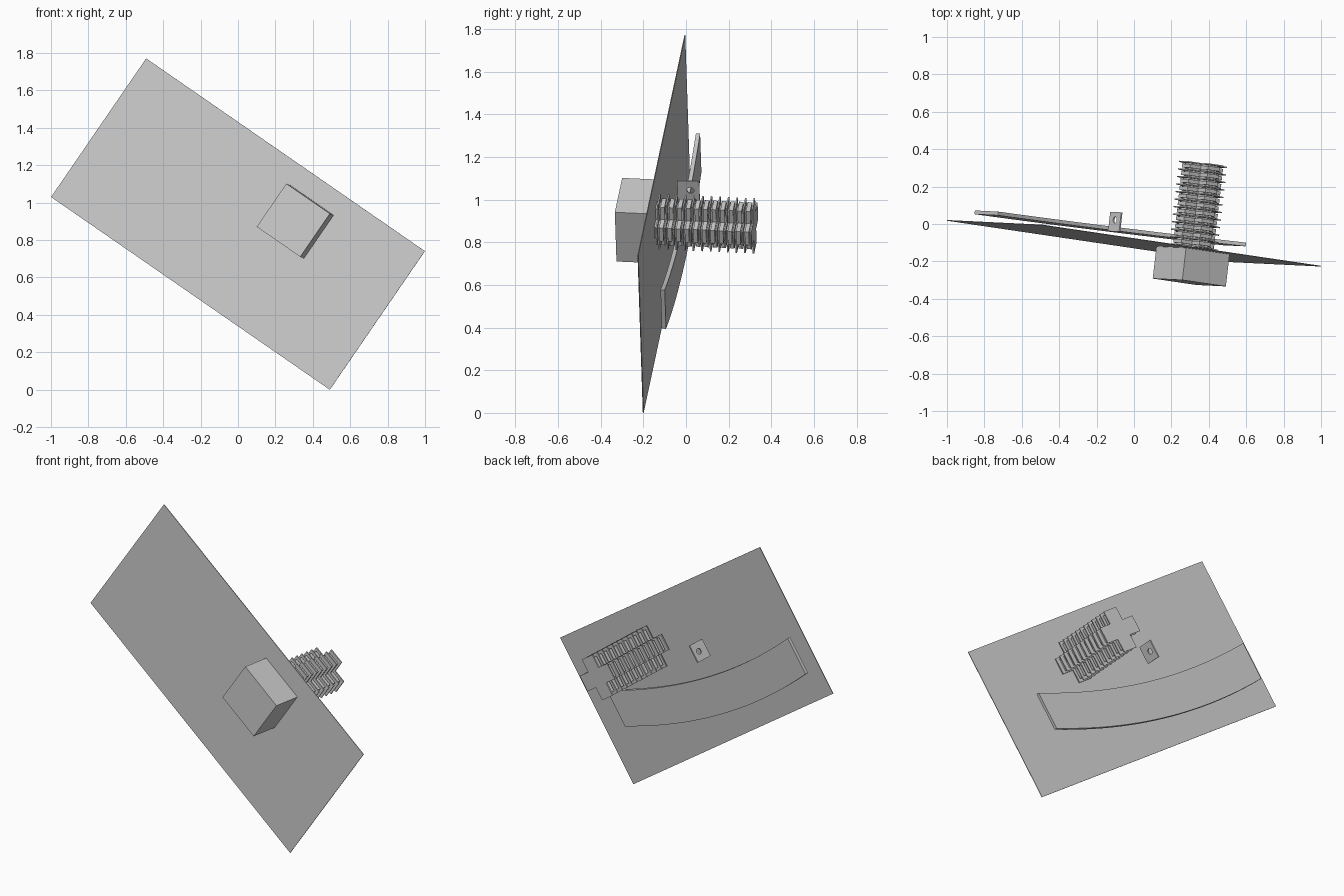
import bpy, bmesh, math
from mathutils import Matrix, Vector

if "Cube" in bpy.data.objects:
    bpy.data.objects.remove(bpy.data.objects["Cube"])

grey = bpy.data.materials.new("plain_grey")
grey.use_nodes = True
colour = (0.6, 0.6, 0.6, 1)
grey.diffuse_color = colour
grey.node_tree.nodes["Principled BSDF"].inputs["Base Color"].default_value = colour

# Tilted panel frame: x = across the panel, y = along it, z = out of its back
along = Vector((1.49, -0.22, -1.03)).normalized()
out = Vector((0.51, -0.025, 0.74)).cross(along).normalized()
across = along.cross(out)
FRAME = Matrix((across, along, out)).transposed().to_4x4()
FRAME.translation = (0, -0.103, 0.885)


def finish(name, bm):
    bmesh.ops.recalc_face_normals(bm, faces=bm.faces)
    mesh = bpy.data.meshes.new(name)
    bm.to_mesh(mesh)
    bm.free()
    mesh.materials.append(grey)
    obj = bpy.data.objects.new(name, mesh)
    obj.matrix_world = FRAME
    bpy.context.collection.objects.link(obj)
    return obj


def prism(bm, outline, low, high):
    """Extrude an outline in the panel plane from low to high."""
    face = bm.faces.new([bm.verts.new((x, y, low)) for x, y in outline])
    grown = bmesh.ops.extrude_face_region(bm, geom=[face])
    top = [g for g in grown["geom"] if isinstance(g, bmesh.types.BMVert)]
    bmesh.ops.translate(bm, verts=top, vec=(0, 0, high - low))


def rectangle(cx, cy, width, length):
    w, h = width / 2, length / 2
    return [(cx - w, cy - h), (cx + w, cy - h), (cx + w, cy + h), (cx - w, cy + h)]


def plus(cx, cy, size, arm):
    s, a = size / 2, arm / 2
    quarter = [(s, -a), (s, a), (a, a)]
    points = []
    for turn in range(4):
        for x, y in quarter:
            for _ in range(turn):
                x, y = -y, x
            points.append((cx + x, cy + y))
    return points


# Flat panel
bm = bmesh.new()
prism(bm, rectangle(0, 0, 0.899, 1.825), -0.002, 0.002)
finish("panel", bm)

# Box on the front
CX, CY = 0.19, 0.255
bm = bmesh.new()
prism(bm, rectangle(CX, CY, 0.28, 0.285), -0.175, 0)
finish("front_box", bm)

# Cross-shaped cooling stack on the back: core, thin fins and thicker spacers
bm = bmesh.new()
prism(bm, plus(CX, CY, 0.185, 0.06), 0, 0.46)
finish("stack_core", bm)
PITCH = 0.0405
fins, spacers = bmesh.new(), bmesh.new()
for i in range(12):
    z = 0.012 + i * PITCH
    prism(fins, plus(CX, CY, 0.25, 0.095), z, z + 0.007)
    if i < 11:
        prism(spacers, plus(CX, CY, 0.215, 0.075), z + 0.014, z + 0.034)
finish("stack_fins", fins)
finish("stack_spacers", spacers)

# Bowed strip floating behind the panel, slightly tilted
bm = bmesh.new()
START, END, WIDTH, SAG, STEPS = (-0.176, -0.853), (-0.026, 0.664), 0.22, 0.085, 24
edge = []
for i in range(STEPS + 1):
    t = i / STEPS
    x = START[0] + (END[0] - START[0]) * t - SAG * 4 * t * (1 - t)
    edge.append((x, START[1] + (END[1] - START[1]) * t))
outline = [(x - WIDTH / 2, y) for x, y in edge]
outline += [(x + WIDTH / 2, y) for x, y in reversed(edge)]
prism(bm, outline, 0.057, 0.077)
for v in bm.verts:
    v.co.z += 0.014 * v.co.y
finish("bowed_strip", bm)

# Upright tab with a round hole
bm = bmesh.new()
CENTRE = Vector((0.072, -0.186, 0.095))
rings = []
for y in (-0.004, 0.004):
    outer, inner = [], []
    for i in range(16):
        c, s = math.cos(i * math.tau / 16), math.sin(i * math.tau / 16)
        k = 0.052 / max(abs(c), abs(s))
        outer.append(bm.verts.new(CENTRE + Vector((c * k, y, s * k))))
        inner.append(bm.verts.new(CENTRE + Vector((c * 0.017, y, s * 0.017 + 0.01))))
    rings.append((outer, inner))
(front_out, front_in), (back_out, back_in) = rings
for a, b in ((front_out, front_in), (back_out, back_in),
             (front_out, back_out), (front_in, back_in)):
    for i in range(16):
        j = (i + 1) % 16
        bm.faces.new((a[i], a[j], b[j], b[i]))
finish("holed_tab", bm)
